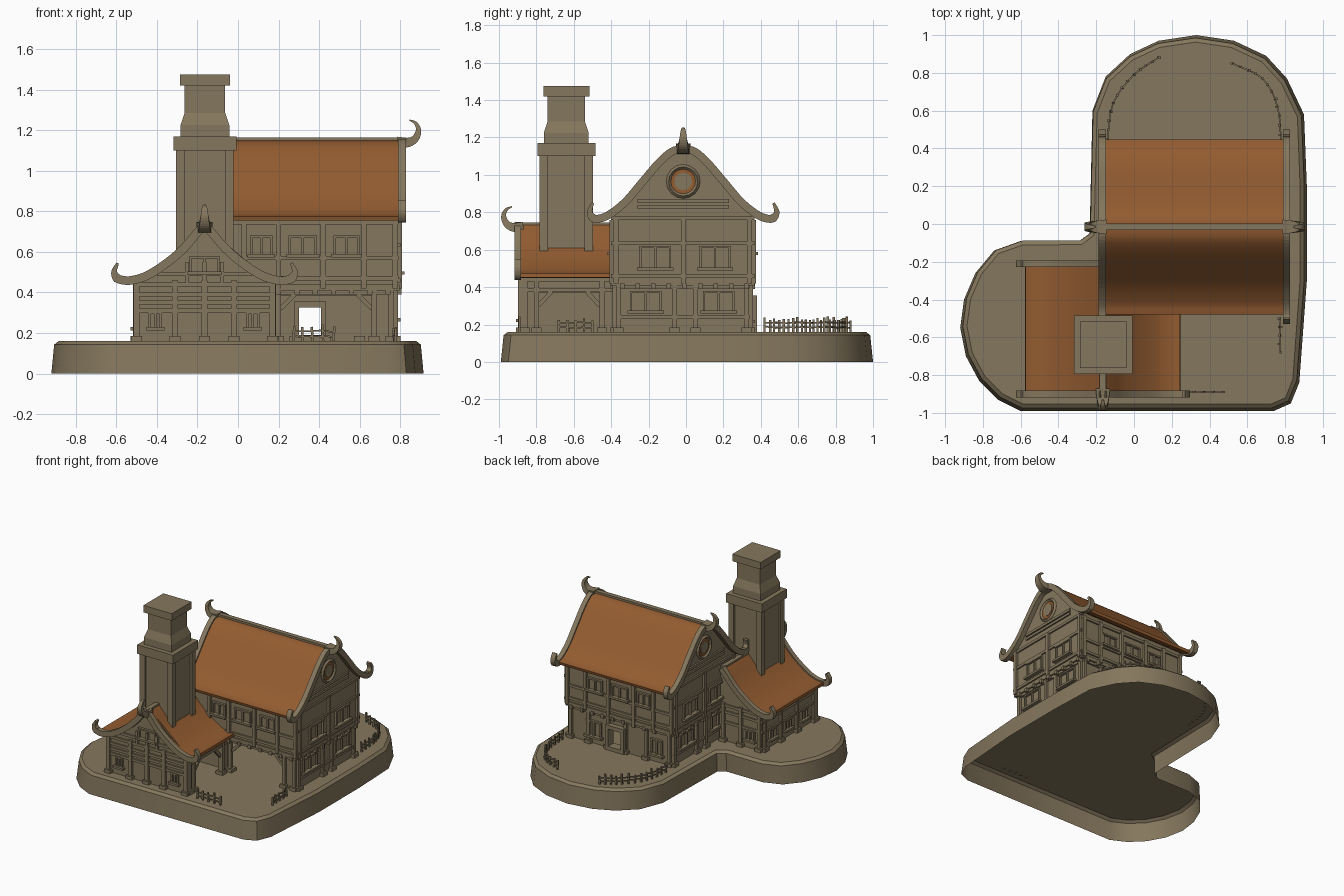
import bpy, bmesh, random
from mathutils import Vector, Matrix

random.seed(4)
cube = bpy.data.objects.get("Cube")
if cube:
    bpy.data.objects.remove(cube)


def material(name, rgb):
    m = bpy.data.materials.new(name)
    m.use_nodes = True
    m.diffuse_color = (*rgb, 1)
    m.node_tree.nodes["Principled BSDF"].inputs["Base Color"].default_value = (*rgb, 1)
    return m


TAN = material("tan timber", (0.235, 0.185, 0.110))
ORANGE = material("orange roof", (0.292, 0.107, 0.030))
G = 0.16  # ground level


def finish(name, bm, mat=TAN, smooth=False):
    bmesh.ops.recalc_face_normals(bm, faces=bm.faces)
    me = bpy.data.meshes.new(name)
    bm.to_mesh(me)
    bm.free()
    me.materials.append(mat)
    ob = bpy.data.objects.new(name, me)
    bpy.context.collection.objects.link(ob)
    if smooth:
        bpy.ops.object.select_all(action='DESELECT')
        ob.select_set(True)
        bpy.context.view_layer.objects.active = ob
        bpy.ops.object.shade_smooth_by_angle(angle=0.6)
    return ob


def box(bm, x0, x1, y0, y1, z0, z1):
    mid = Vector((x0 + x1, y0 + y1, z0 + z1)) / 2
    bmesh.ops.create_cube(bm, size=1, matrix=Matrix.Translation(mid)
                          @ Matrix.Diagonal((x1 - x0, y1 - y0, z1 - z0, 1)))


def bar(bm, a, b, t):
    a, b = Vector(a), Vector(b)
    rot = (b - a).to_track_quat('Z', 'Y').to_matrix().to_4x4()
    bmesh.ops.create_cube(bm, size=1, matrix=Matrix.Translation((a + b) / 2) @ rot
                          @ Matrix.Diagonal((t, t, (b - a).length, 1)))


def place(axis, u, z, d):
    return (d, u, z) if axis == 'x' else (u, d, z)


def slab(bm, face, u0, u1, z0, z1, d0, d1):
    """Box on a wall face (axis, position, outward sign); d is measured outward."""
    axis, pos, s = face
    a, b = sorted((pos + s * d0, pos + s * d1))
    if axis == 'x':
        box(bm, a, b, u0, u1, z0, z1)
    else:
        box(bm, u0, u1, a, b, z0, z1)


def smooth_path(pts, n=4):
    p = [Vector(q) for q in pts]
    p = [2 * p[0] - p[1]] + p + [2 * p[-1] - p[-2]]
    out = []
    for a, b, c, d in zip(p, p[1:], p[2:], p[3:]):
        for i in range(n):
            t = i / n
            out.append(0.5 * (2 * b + (c - a) * t + (2 * a - 5 * b + 4 * c - d) * t * t
                              + (3 * b - a - 3 * c + d) * t ** 3))
    return out + [p[-2]]


def sweep(bm, path, axis, pos, width, depth):
    """Rectangular section along a 2D path; width and depth are functions of 0..1."""
    rings = []
    for i, p in enumerate(path):
        t = (path[min(i + 1, len(path) - 1)] - path[max(i - 1, 0)]).normalized()
        n = Vector((-t.y, t.x))
        k = i / (len(path) - 1)
        w, d = width(k) / 2, depth(k) / 2
        rings.append([bm.verts.new(place(axis, *(p + n * w * a), pos + d * b))
                      for a, b in ((1, 1), (1, -1), (-1, -1), (-1, 1))])
    for a, b in zip(rings, rings[1:]):
        for j in range(4):
            bm.faces.new((a[j], a[j - 1], b[j - 1], b[j]))
    bm.faces.new(rings[0])
    bm.faces.new(rings[-1])


def mirrored(path, c, s):
    return [Vector((c + s * p.x, p.y)) for p in path]


def gable(bm, axis, c, pos, path, half, bottom, t=0.02):
    side = [p for p in path if p.x <= half]
    side.append(Vector((side[-1].x, bottom)))
    loop = mirrored(side, c, 1) + mirrored(side[1:], c, -1)[::-1]
    rings = [[bm.verts.new(place(axis, p.x, p.y, pos + o)) for p in loop] for o in (-t / 2, t / 2)]
    for r in rings:
        bmesh.ops.triangulate(bm, faces=[bm.faces.new(r)])
    for i in range(len(loop)):
        bm.faces.new((rings[0][i - 1], rings[0][i], rings[1][i], rings[1][i - 1]))


def window(bm, face, u0, u1, z0, z1):
    t = 0.012
    for a in (u0, (u0 + u1 - t) / 2, u1 - t):
        slab(bm, face, a, a + t, z0, z1, 0, 0.014)
    slab(bm, face, u0, u1, z1 - t, z1, 0, 0.018)
    slab(bm, face, u0 - t, u1 + t, z0 - t, z0 + 0.004, 0, 0.03)


def timbers(bm, face, posts, beams, u0, u1, z0, z1, wide=0.026):
    for u in posts:
        slab(bm, face, u - wide / 2, u + wide / 2, z0, z1, -0.01, 0.018)
        if z0 == G:
            slab(bm, face, u - 0.027, u + 0.027, G, G + 0.025, -0.03, 0.03)
    for z in beams:
        slab(bm, face, u0, u1, z - 0.01, z + 0.01, -0.005, 0.012)


# Ground: open-bottomed rounded heart outline
outline = [(-.6, -.99), (.74, -.99), (.83, -.95), (.875, -.84), (.915, -.3), (.915, .2), (.9, .58),
           (.81, .77), (.7, .89), (.53, .97), (.33, 1), (.13, .97), (-.02, .9), (-.15, .78), (-.22, .6),
           (-.235, -.05), (-.29, -.09), (-.6, -.09), (-.74, -.14), (-.84, -.26), (-.9, -.4),
           (-.92, -.55), (-.89, -.7), (-.82, -.83), (-.72, -.93)]
bm = bmesh.new()
low = [bm.verts.new((x, y, 0)) for x, y in outline]
high = [bm.verts.new((x * 0.985, y * 0.985, 0.143)) for x, y in outline]
for i in range(len(low)):
    bm.faces.new((low[i - 1], low[i], high[i], high[i - 1]))
top = bm.faces.new(high)
bm.normal_update()
bmesh.ops.inset_region(bm, faces=[top], thickness=0.022, depth=G - 0.143)
finish("ground_base", bm, smooth=True)

# Roof profiles: half width out from the ridge, and height
main_roof = [(0, 1.14), (.06, 1.125), (.13, 1.065), (.22, .96), (.31, .855), (.4, .785), (.46, .765)]
side_roof = [(0, .735), (.04, .69), (.1, .62), (.18, .55), (.28, .485), (.36, .46), (.41, .462)]
main_curl = main_roof + [(.487, .775), (.5, .805), (.483, .85)]
side_curl = side_roof + [(.435, .475), (.445, .505), (.428, .545)]
MC, SC = -0.015, -0.165
main_path, side_path = smooth_path(main_roof), smooth_path(side_roof)

# Roof coverings
bm = bmesh.new()
for s in (-1, 1):
    sweep(bm, mirrored(main_path, MC, s), 'x', 0.32, lambda k: 0.022, lambda k: 0.95)
finish("main_roof", bm, ORANGE, True)
bm = bmesh.new()
for s, end in ((-1, -0.22), (1, -0.39)):
    sweep(bm, mirrored(side_path, SC, s), 'y', (end - 0.89) / 2, lambda k: 0.022, lambda k: end + 0.89)
finish("side_roof", bm, ORANGE, True)

# Bargeboards with curled ends
taper = lambda k: 0.042 if k < 0.75 else 0.042 * (1.07 - k) / 0.32 + 0.004
bm = bmesh.new()
for s in (-1, 1):
    for x in (-0.168, 0.808):
        sweep(bm, mirrored(smooth_path(main_curl), MC, s), 'x', x, taper, lambda k: 0.038)
    for y in (-0.9, -0.21):
        if s < 0 or y < -0.5:
            sweep(bm, mirrored(smooth_path(side_curl), SC, s), 'y', y, taper, lambda k: 0.036)
finish("bargeboards", bm)

# Ridge boards and horn finials
bm = bmesh.new()
box(bm, -0.17, 0.81, MC - 0.018, MC + 0.018, 1.13, 1.163)
box(bm, SC - 0.018, SC + 0.018, -0.9, -0.22, 0.715, 0.745)
horn = smooth_path([(-.03, 0), (.025, 0), (.06, .02), (.075, .06), (.06, .095), (.03, .11)])
thin = lambda k: 0.05 * (1 - k) + 0.006
for axis, c, tip, s, z in (('y', MC, 0.815, 1, 1.14), ('y', MC, -0.175, -1, 1.14), ('x', SC, -0.9, -1, 0.72)):
    sweep(bm, [Vector((tip + s * p.x, z + p.y)) for p in horn], axis, c, thin, lambda k: 0.065 * (1 - k) + 0.012)
finish("ridges_and_finials", bm)

# Main house walls
bm = bmesh.new()
T, F = 0.02, 0.42
for a, b, z in ((-.12, .2, G), (.66, .77, G), (.2, .66, .385)):
    box(bm, a, b, -.375, -.355, z, F)
for a, b, z in ((-.12, .295, G), (.415, .77, G), (.295, .415, .33)):
    box(bm, a, b, .32, .34, z, F)
for x in (-.12, .75):
    box(bm, x, x + T, -.375, .34, G, F)
box(bm, -.145, .795, -.4, .365, F - .01, F + .02)
for y in (-.39, .335):
    box(bm, -.14, .79, y, y + T, F, .79)
for x in (-.14, .77):
    box(bm, x, x + T, -.39, .355, F, .79)
for x in (-.13, .78):
    gable(bm, 'x', MC, x, main_path, 0.37, 0.76)
finish("main_walls", bm)

# Side building walls, open on the yard side
bm = bmesh.new()
box(bm, -.5, .17, -.88, -.86, G, .45)
box(bm, -.5, -.13, -.25, -.23, G, .45)
box(bm, -.5, -.48, -.88, -.23, G, .45)
for a, b, z in ((-.88, -.79, G), (-.46, -.37, G), (-.79, -.46, .37)):
    box(bm, .15, .17, a, b, z, .45)
gable(bm, 'y', SC, -.87, side_path, 0.34, 0.42)
gable(bm, 'y', SC, -.24, side_path, 0.34, 0.42)
finish("side_walls", bm)

# Main house timber frame
front, back, right, left = ('y', -.39, -1), ('y', .355, 1), ('x', .79, 1), ('x', -.14, -1)
gfront, gback, gright, gleft = ('y', -.375, -1), ('y', .34, 1), ('x', .77, 1), ('x', -.12, -1)
bm = bmesh.new()
for f in (front, back):
    timbers(bm, f, (-.125, .03, .2, .42, .62, .775), (.47, .57, .745), -.14, .79, F, .76)
for f in (right, left):
    timbers(bm, f, (-.375, MC, .34), (.46, .635, .77), -.4, .365, F, .77)
    timbers(bm, f, (), (.83, .86), -.26, .23, F, .8)
for f in (gright, gleft):
    timbers(bm, f, (-.36, -.06, .05, .325), (.24, .4), -.375, .34, G, F)
timbers(bm, gfront, (.2, .67, .755), (.4,), .16, .77, G, F)
timbers(bm, gback, (-.1, .1, .28, .43, .6, .755), (.4,), -.12, .77, G, F)
for i in range(9):
    for f in (gright, gleft):
        u = -.34 + i * .083
        slab(bm, f, u - .012, u + .012, .39, .42, 0, .035)
    for f in (gfront, gback):
        u = .02 + i * .09
        slab(bm, f, u - .012, u + .012, .39, .42, 0, .03)
for x, s in ((.21, 1), (.66, -1)):
    bar(bm, (x, -.37, .32), (x + s * .07, -.37, .39), .022)
finish("main_timbers", bm)

# Side building timber frame
sfront, sback, sleft, sright = ('y', -.88, -1), ('y', -.23, 1), ('x', -.5, -1), ('x', .17, 1)
bm = bmesh.new()
timbers(bm, sfront, (-.5, -.31, -.165, -.02, .17), (.31, .35, .39, .44), -.51, .18, G, .46, .03)
timbers(bm, sfront, (-.25, SC, -.08), (.49,), -.4, .07, .45, .55, .018)
timbers(bm, sback, (-.48, -.32, -.17), (.31, .39, .44), -.51, -.15, G, .46)
timbers(bm, sleft, (-.86, -.65, -.45, -.25), (.31, .39, .44), -.88, -.23, G, .46)
timbers(bm, sright, (-.86, -.8, -.45), (.385, .44), -.88, -.38, G, .46)
for y, s in ((-.79, 1), (-.46, -1)):
    bar(bm, (.165, y, .3), (.165, y + s * .07, .375), .022)
finish("side_timbers", bm)

# Windows
bm = bmesh.new()
for f in (front, back):
    for a, b in ((.06, .17), (.25, .39), (.47, .6)):
        window(bm, f, a, b, .585, .68)
for f in (right, left):
    for a, b in ((-.25, -.08), (.07, .24)):
        window(bm, f, a, b, .5, .62)
for f in (gright, gleft):
    for a, b in ((-.3, -.13), (.09, .26)):
        window(bm, f, a, b, .27, .38)
for a, b in ((-.04, .06), (.49, .62)):
    window(bm, gback, a, b, .22, .34)
for a in (-.44, .04):
    window(bm, sfront, a, a + .065, .225, .305)
for a in (-.78, -.58, -.39):
    window(bm, sleft, a, a + .08, .225, .305)
window(bm, sback, -.44, -.36, .225, .305)
window(bm, sfront, -.24, -.09, .5, .58)
finish("windows", bm)

# Back door surround and step
bm = bmesh.new()
for a, b, z0, z1 in ((.275, .3, G, .345), (.41, .435, G, .345), (.275, .435, .325, .355), (.28, .43, G, .19)):
    box(bm, a, b, .31, .38, z0, z1)
finish("back_door_frame", bm)

# Round gable windows
for name, x, s in (("right", .79, 1), ("left", -.14, -1)):
    for part, r, d, mat in (("pane", .075, .006, ORANGE), ("pane_centre", .048, .012, TAN)):
        bm = bmesh.new()
        bmesh.ops.create_cone(bm, cap_ends=True, segments=12, radius1=r, radius2=r, depth=d,
                              matrix=Matrix.Translation((x + s * d / 2, MC, .965)) @ Matrix.Rotation(1.5708, 4, 'Y'))
        finish(f"{name}_round_{part}", bm, mat)
    bpy.ops.mesh.primitive_torus_add(major_segments=16, minor_segments=4, major_radius=.078, minor_radius=.013,
                                     location=(x + s * .005, MC, .965), rotation=(0, 1.5708, 0))
    bpy.context.object.name = f"{name}_round_window_frame"
    bpy.context.object.data.materials.append(TAN)

# Chimney: stacked square sections with corner strips
bm = bmesh.new()
CX, CY = -.163, -.64
rings = []
for h, z in ((.125, .4), (.125, 1.1), (.155, 1.1), (.155, 1.17), (.12, 1.17), (.12, 1.225), (.1, 1.285),
             (.1, 1.42), (.123, 1.42), (.123, 1.475)):
    rings.append([bm.verts.new((CX + a * h, CY + b * h, z)) for a, b in ((1, 1), (-1, 1), (-1, -1), (1, -1))])
for a, b in zip(rings, rings[1:]):
    for j in range(4):
        bm.faces.new((a[j], a[j - 1], b[j - 1], b[j]))
bm.faces.new(rings[0])
bm.faces.new(rings[-1])
for a in (-1, 1):
    for b in (-1, 1):
        x, y = CX + a * .12, CY + b * .12
        box(bm, x - .022, x + .022, y - .022, y + .022, .45, 1.11)
finish("chimney", bm)

# Fences
bm = bmesh.new()
for pts, n in (([(-.14, .45), (-.11, .64), (0, .79), (.13, .88)], 4),
               ([(.52, .85), (.68, .77), (.76, .62), (.78, .42)], 4),
               ([(.77, -.5), (.775, -.68)], 4), ([(.27, -.89), (.47, -.89)], 4)):
    path = smooth_path(pts, n)
    for p in path:
        bar(bm, (p.x, p.y, G - .01), (p.x + random.uniform(-.008, .008), p.y, G + random.uniform(.06, .085)), .012)
    for a, b in zip(path, path[1:]):
        for z in (.185, .21):
            bar(bm, (a.x, a.y, z), (b.x, b.y, z + random.uniform(-.005, .005)), .008)
finish("fences", bm)
